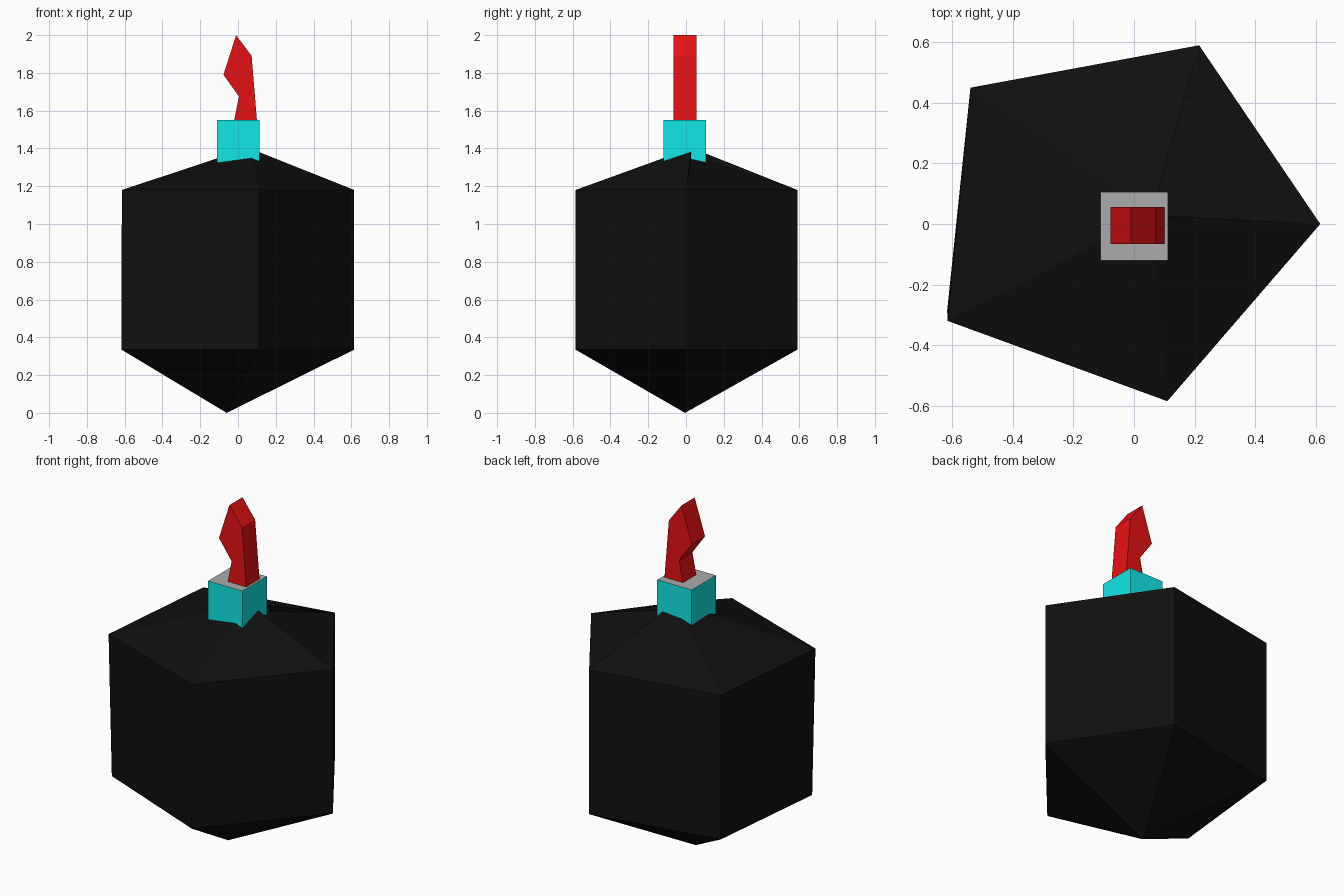
import bpy
from mathutils import Vector

cube = bpy.data.objects.get("Cube")
if cube:
    bpy.data.objects.remove(cube, do_unlink=True)


def material(name, r, g, b):
    mat = bpy.data.materials.new(name)
    mat.use_nodes = True
    mat.diffuse_color = (r, g, b, 1)
    mat.node_tree.nodes["Principled BSDF"].inputs["Base Color"].default_value = (r, g, b, 1)
    return mat


def build(name, verts, faces, *mats):
    mesh = bpy.data.meshes.new(name)
    mesh.from_pydata(verts, [], faces)
    for mat in mats:
        mesh.materials.append(mat)
    obj = bpy.data.objects.new(name, mesh)
    bpy.context.collection.objects.link(obj)
    return obj


def prism(name, profile, start, end, to_point, *mats):
    """Extrude a closed profile between two depths."""
    n = len(profile)
    verts = [to_point(p, d) for d in (start, end) for p in profile]
    faces = [(i, (i + 1) % n, (i + 1) % n + n, i + n) for i in range(n)]
    faces += [tuple(reversed(range(n))), tuple(range(n, 2 * n))]
    return build(name, verts, faces, *mats)


black = material("black", 0.005, 0.005, 0.005)
cyan = material("cyan", 0.006, 0.8, 0.8)
grey = material("grey", 0.41, 0.41, 0.41)
red = material("red", 0.82, 0.006, 0.007)

# Five-sided body with a shallow roof and a pointed underside
top = [(0.615, 0), (0.215, 0.59), (-0.54, 0.45), (-0.615, -0.32), (0.11, -0.585)]
bottom = list(top)
bottom[3] = (-0.617, -0.287)
verts = [(x, y, 0.335) for x, y in bottom] + [(x, y, 1.18) for x, y in top]
verts += [(-0.06, -0.005, 0), (0.057, 0.03, 1.403), (0.057, 0.03, 1.362)]
foot, peak, low_peak = 10, 11, 12
faces = []
for i in range(5):
    j = (i + 1) % 5
    faces.append((i, j, j + 5, i + 5))
    faces.append((j, i, foot))
    faces.append((i + 5, j + 5, low_peak if i == 0 else peak))
# Narrow step beside the one sunken roof panel
faces += [(5, low_peak, peak), (6, peak, low_peak)]
build("body", verts, faces, black)

# Square neck with a grey upper face
square = [(-0.11, -0.12), (0.113, -0.12), (0.113, 0.105), (-0.11, 0.105)]
neck = prism("neck", square, 1.25, 1.55, lambda p, d: Vector((p[0], p[1], d)), cyan, grey)
for face in neck.data.polygons:
    face.material_index = int(face.normal.z > 0.5)

# Flat-sided flame
flame = [(-0.02, 1.55), (-0.02, 1.551), (0.005, 1.675), (-0.077, 1.79),
         (-0.01, 2.0), (0.072, 1.89), (0.1, 1.55)]
flame.pop(1)
prism("flame", flame, -0.066, 0.056, lambda p, d: Vector((p[0], d, p[1])), red)
